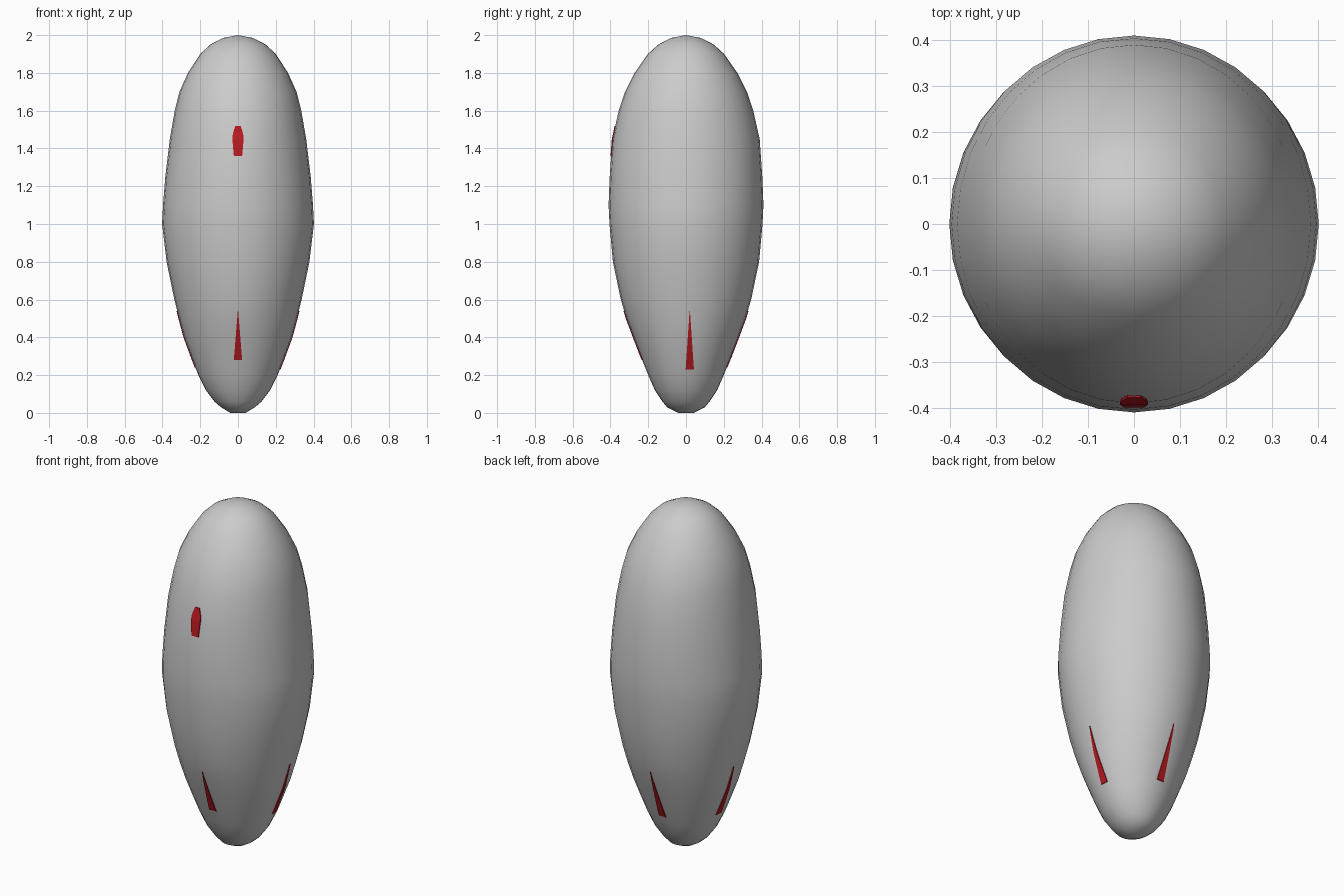
import bpy, bmesh, math

if "Cube" in bpy.data.objects:
    bpy.data.objects.remove(bpy.data.objects["Cube"])

# Body profile: height, half width in x, half depth in y
PROFILE = [
    (0.00, 0.04, 0.04), (0.03, 0.09, 0.10), (0.06, 0.125, 0.125),
    (0.12, 0.17, 0.165), (0.20, 0.21, 0.20), (0.30, 0.248, 0.24),
    (0.40, 0.285, 0.278), (0.50, 0.312, 0.315), (0.60, 0.337, 0.345),
    (0.80, 0.378, 0.387), (1.00, 0.402, 0.405), (1.10, 0.397, 0.41),
    (1.25, 0.385, 0.404), (1.45, 0.361, 0.39), (1.60, 0.335, 0.356),
    (1.70, 0.31, 0.323), (1.80, 0.265, 0.272), (1.90, 0.20, 0.202),
    (1.95, 0.147, 0.147), (1.985, 0.08, 0.08),
]
SEGMENTS = 32


def radii(z):
    for (z0, a0, b0), (z1, a1, b1) in zip(PROFILE, PROFILE[1:]):
        if z0 <= z <= z1:
            t = (z - z0) / (z1 - z0)
            return a0 + (a1 - a0) * t, b0 + (b1 - b0) * t


def finish(name, bm, material=None):
    bmesh.ops.recalc_face_normals(bm, faces=bm.faces[:])
    mesh = bpy.data.meshes.new(name)
    bm.to_mesh(mesh)
    bm.free()
    obj = bpy.data.objects.new(name, mesh)
    bpy.context.collection.objects.link(obj)
    if material:
        mesh.materials.append(material)
    return obj


def make_body():
    bm = bmesh.new()
    rings = []
    for z, rx, ry in PROFILE:
        angles = [2 * math.pi * i / SEGMENTS for i in range(SEGMENTS)]
        rings.append([bm.verts.new((rx * math.cos(a), ry * math.sin(a), z)) for a in angles])
    for lo, hi in zip(rings, rings[1:]):
        for i in range(SEGMENTS):
            j = (i + 1) % SEGMENTS
            bm.faces.new((lo[i], lo[j], hi[j], hi[i]))
    bm.faces.new(rings[0])
    tip = bm.verts.new((0, 0, 2))
    for i in range(SEGMENTS):
        bm.faces.new((rings[-1][i], rings[-1][(i + 1) % SEGMENTS], tip))
    body = finish("body", bm)
    for face in body.data.polygons:
        face.use_smooth = True


def make_inset(name, side, outline, material):
    """Thin solid hugging the body; outline rows are (z, left, right) along the side."""
    bm = bmesh.new()
    sign = -1 if side in ("front", "left") else 1
    loops = []
    for z, left, right in outline:
        rx, ry = radii(z)
        corners = []
        for depth in (0.004, -0.02):
            for u in (left, right):
                if side in ("front", "back"):
                    d = ry * math.sqrt(1 - (u / rx) ** 2) + depth
                    corners.append((u, sign * d, z))
                else:
                    d = rx * math.sqrt(1 - (u / ry) ** 2) + depth
                    corners.append((sign * d, u, z))
        loops.append([bm.verts.new(corners[k]) for k in (0, 1, 3, 2)])
    for lo, hi in zip(loops, loops[1:]):
        for i in range(4):
            j = (i + 1) % 4
            bm.faces.new((lo[i], lo[j], hi[j], hi[i]))
    bm.faces.new(loops[0])
    bm.faces.new(loops[-1])
    finish(name, bm, material)


red = bpy.data.materials.new("red")
red.diffuse_color = (0.5, 0.01, 0.015, 1)
red.use_nodes = True
red.node_tree.nodes["Principled BSDF"].inputs["Base Color"].default_value = red.diffuse_color

make_body()

# Red window on the upper front
make_inset("front_window", "front",
           [(1.36, -0.022, 0.022), (1.45, -0.03, 0.03),
            (1.48, -0.027, 0.027), (1.52, -0.014, 0.014)], red)

# Four slim red fin wedges around the base
for side, low, shift in (("front", 0.28, 0.0), ("back", 0.24, 0.0),
                         ("right", 0.23, 0.02), ("left", 0.24, 0.02)):
    rows = []
    for z in [low] + [h for h in (0.30, 0.40, 0.50) if h > low] + [0.54]:
        half = 0.001 + 0.021 * (0.54 - z) / (0.54 - low)
        rows.append((z, shift - half, shift + half))
    make_inset(side + "_fin", side, rows, red)
